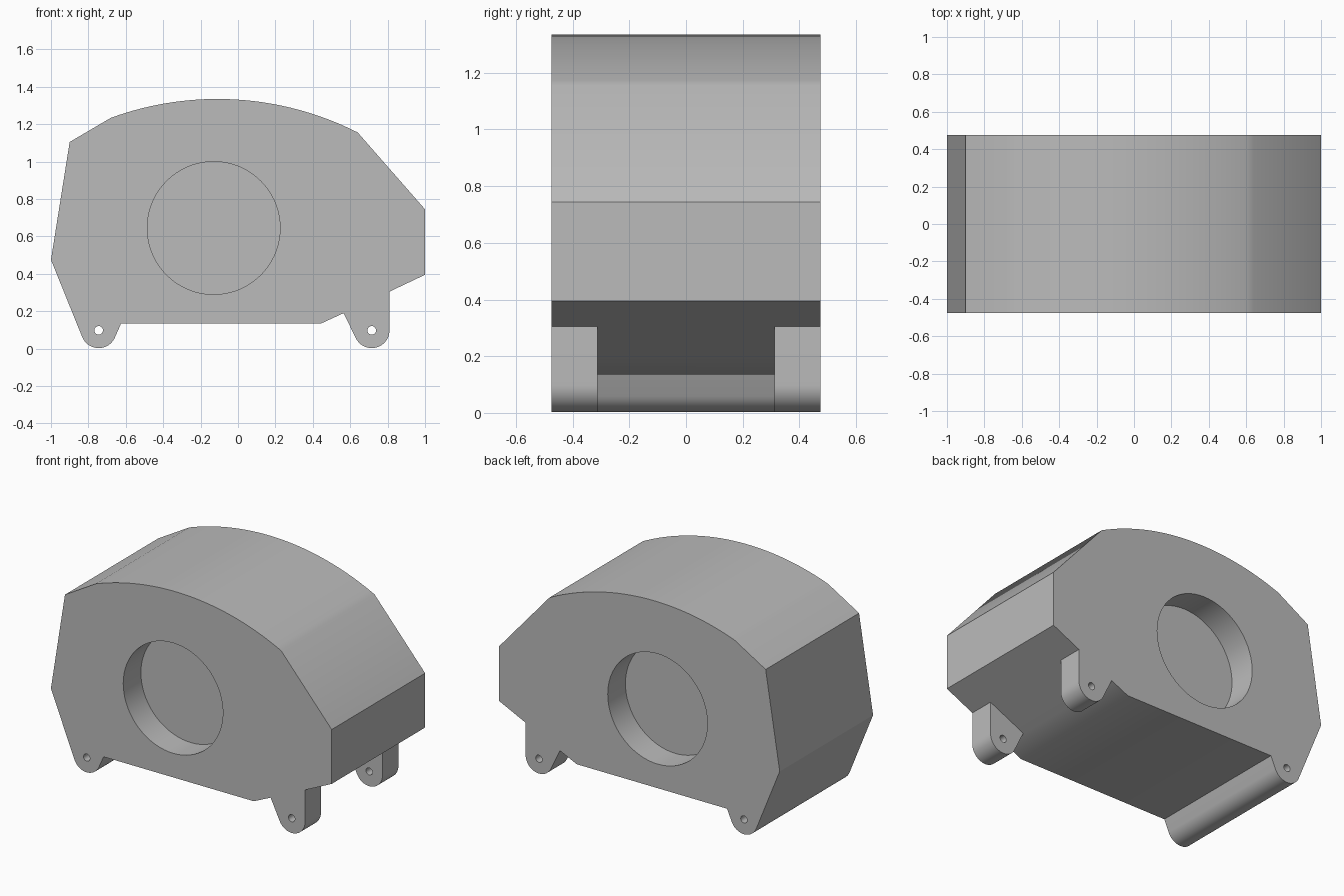
import bpy, bmesh
from math import radians, cos, sin, asin, atan2, acos, hypot, pi

cube = bpy.data.objects.get("Cube")
if cube:
    bpy.data.objects.remove(cube, do_unlink=True)

HALF = 0.475           # half of the body width
LUG_IN = 0.313         # inner face of the paired lugs
RECESS = 0.18          # depth of the round side pockets
PIN_R = 0.023
LUG_R = 0.095
LEFT_PIN = (-0.745, 0.098)
RIGHT_PIN = (0.715, 0.098)

grey = bpy.data.materials.new("plain grey")
grey.use_nodes = True
colour = (0.5, 0.5, 0.5, 1)
grey.diffuse_color = colour
grey.node_tree.nodes["Principled BSDF"].inputs["Base Color"].default_value = colour


def arc(centre, r, a0, a1, n):
    return [(centre[0] + r * cos(a0 + (a1 - a0) * i / n),
             centre[1] + r * sin(a0 + (a1 - a0) * i / n)) for i in range(n + 1)]


def tangent(centre, r, point, side):
    """Angle at which a line from the point touches the circle."""
    dx, dz = point[0] - centre[0], point[1] - centre[1]
    return atan2(dz, dx) + side * acos(r / hypot(dx, dz))


def prism(name, outline, y0, y1):
    """Extrude an x-z outline along y."""
    bm = bmesh.new()
    face = bm.faces.new([bm.verts.new((x, y0, z)) for x, z in outline])
    new = bmesh.ops.extrude_face_region(bm, geom=[face])["geom"]
    bmesh.ops.translate(bm, vec=(0, y1 - y0, 0),
                        verts=[v for v in new if isinstance(v, bmesh.types.BMVert)])
    bmesh.ops.recalc_face_normals(bm, faces=bm.faces)
    mesh = bpy.data.meshes.new(name)
    bm.to_mesh(mesh)
    bm.free()
    mesh.materials.append(grey)
    obj = bpy.data.objects.new(name, mesh)
    bpy.context.collection.objects.link(obj)
    return obj


def cut(target, cutter):
    mod = target.modifiers.new("cut", "BOOLEAN")
    mod.operation, mod.solver, mod.object = "DIFFERENCE", "EXACT", cutter
    bpy.context.view_layer.objects.active = target
    bpy.ops.object.modifier_apply(modifier=mod.name)
    bpy.data.objects.remove(cutter, do_unlink=True)


# Housing outline, counter-clockwise from the rear corner
rear, rear_foot = (-1, 0.475), (-0.625, 0.135)
notch, lug_top = (0.565, 0.19), (0.81, 0.305)
crown, crown_r = (-0.11, -0.325), 1.66

outline = [rear]
outline += arc(LEFT_PIN, LUG_R, tangent(LEFT_PIN, LUG_R, rear, 1),
               tangent(LEFT_PIN, LUG_R, rear_foot, -1) + 2 * pi
               if tangent(LEFT_PIN, LUG_R, rear_foot, -1) < 0 and
               tangent(LEFT_PIN, LUG_R, rear, 1) > 0
               else tangent(LEFT_PIN, LUG_R, rear_foot, -1), 20)
outline += [rear_foot, (0.445, 0.135), notch]
outline += arc(RIGHT_PIN, LUG_R, tangent(RIGHT_PIN, LUG_R, notch, 1), 2 * pi, 20)
outline += [lug_top, (1, 0.395), (1, 0.745)]
outline += arc(crown, crown_r, pi / 2 - asin(0.75 / crown_r),
               pi / 2 + asin(0.57 / crown_r), 32)
outline += [(-0.9, 1.105)]
housing = prism("housing", outline, -HALF, HALF)

# Gap between the paired lugs
cut(housing, prism("lug_gap", [notch, lug_top, (0.9, 0.2), (0.9, -0.1),
                               (0.45, -0.1), (0.5, 0.1)], -LUG_IN, LUG_IN))

# Round pockets on both sides
for side in (-1, 1):
    pocket = arc((-0.13, 0.645), 0.355, 0, 2 * pi, 72)[:-1]
    cut(housing, prism("pocket", pocket, side * (HALF - RECESS), side * (HALF + 0.1)))

# Pin holes through the lugs
for pin in (LEFT_PIN, RIGHT_PIN):
    cut(housing, prism("pin_hole", arc(pin, PIN_R, 0, 2 * pi, 24)[:-1],
                       -HALF - 0.1, HALF + 0.1))

bpy.ops.object.select_all(action="DESELECT")
housing.select_set(True)
bpy.context.view_layer.objects.active = housing
bpy.ops.object.shade_smooth_by_angle(angle=radians(30))
